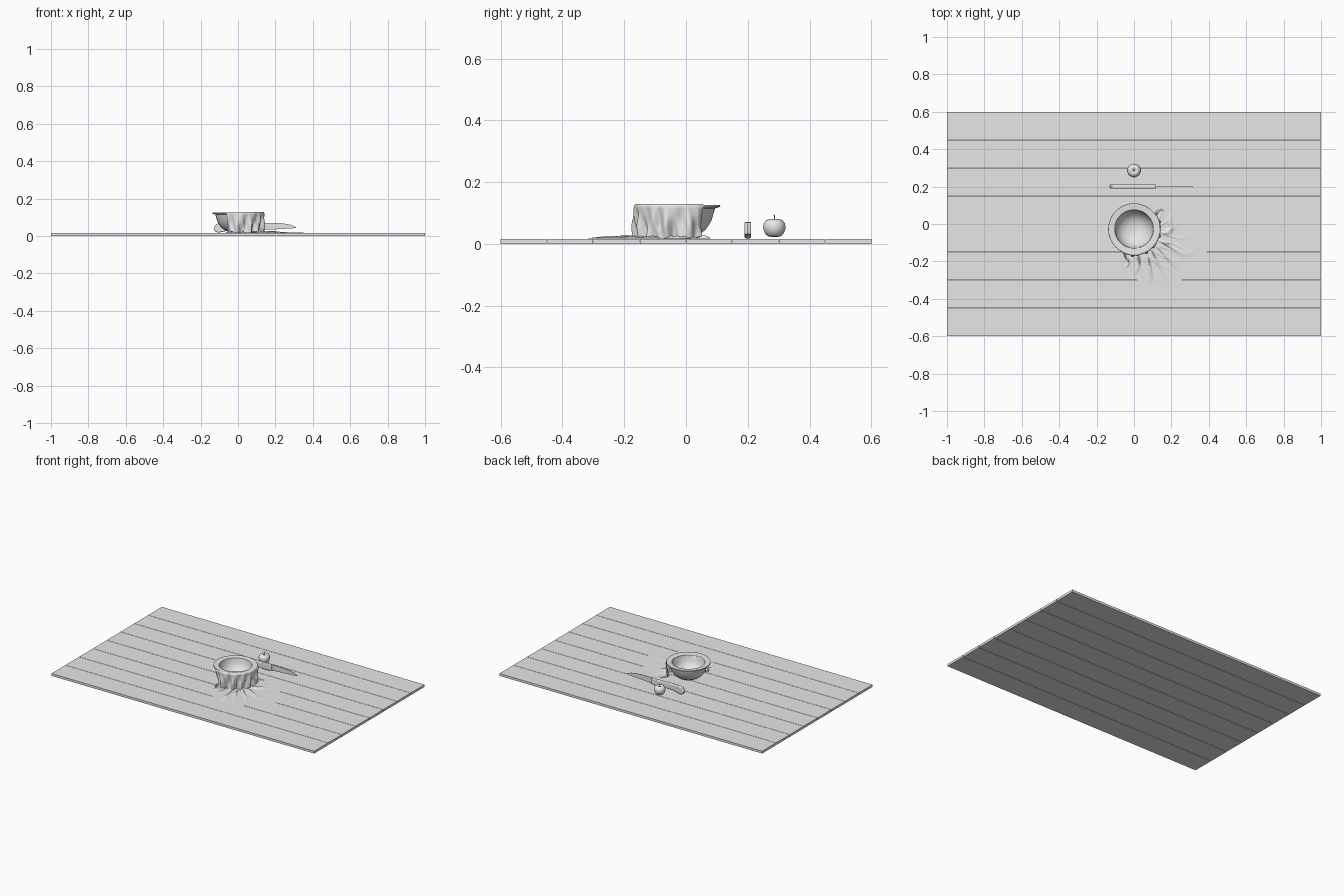
import bpy, bmesh, math

if "Cube" in bpy.data.objects:
    bpy.data.objects.remove(bpy.data.objects["Cube"])

BC = (0.0, -0.027)          # bowl centre
TOP = 0.016                 # table top height

grey = bpy.data.materials.new("plain grey")
grey.diffuse_color = (0.8, 0.8, 0.8, 1)
grey.use_nodes = True
grey.node_tree.nodes["Principled BSDF"].inputs["Base Color"].default_value = grey.diffuse_color


def make(name, bm, smooth=None, recalc=True):
    if recalc:
        bmesh.ops.recalc_face_normals(bm, faces=bm.faces)
    me = bpy.data.meshes.new(name)
    bm.to_mesh(me)
    bm.free()
    ob = bpy.data.objects.new(name, me)
    bpy.context.collection.objects.link(ob)
    me.materials.append(grey)
    if smooth:
        for o in bpy.context.selected_objects:
            o.select_set(False)
        ob.select_set(True)
        bpy.context.view_layer.objects.active = ob
        bpy.ops.object.shade_smooth_by_angle(angle=math.radians(smooth))
    return ob


def lathe(name, profile, centre, steps=64, smooth=40):
    bm = bmesh.new()
    vs = [bm.verts.new((r, 0, z)) for r, z in profile]
    es = [bm.edges.new(p) for p in zip(vs, vs[1:])]
    bmesh.ops.spin(bm, geom=vs + es, cent=(0, 0, 0), axis=(0, 0, 1),
                   angle=2 * math.pi, steps=steps, use_duplicate=False)
    bmesh.ops.remove_doubles(bm, verts=bm.verts, dist=1e-5)
    bmesh.ops.translate(bm, verts=bm.verts, vec=(*centre, 0))
    return make(name, bm, smooth)


def plate(name, outline, y, depth, bevel=0.0, smooth=None):
    # outline in x, z extruded along y, centred on y
    bm = bmesh.new()
    f = bm.faces.new([bm.verts.new((x, y - depth / 2, z)) for x, z in outline])
    r = bmesh.ops.extrude_face_region(bm, geom=[f])
    bmesh.ops.translate(bm, vec=(0, depth, 0),
                        verts=[v for v in r["geom"] if isinstance(v, bmesh.types.BMVert)])
    ob = make(name, bm, smooth)
    if bevel:
        m = ob.modifiers.new("bevel", 'BEVEL')
        m.width = bevel
        m.segments = 3
        m.limit_method = 'ANGLE'
        m.angle_limit = math.radians(50)
    return ob


# table planks
for i in range(8):
    bm = bmesh.new()
    bmesh.ops.create_cube(bm, size=1)
    lo = -0.6 + 0.15 * i + (0.0012 if i else 0)
    hi = -0.45 + 0.15 * i - (0.0012 if i < 7 else 0)
    for v in bm.verts:
        v.co = (2 * v.co.x, lo + (v.co.y + 0.5) * (hi - lo), (v.co.z + 0.5) * TOP)
    make(f"table_plank_{i + 1}", bm)

# bowl with foot and broad rim
inner = [(0, 0.030), (0.035, 0.032), (0.065, 0.044), (0.088, 0.068), (0.099, 0.095), (0.103, 0.123)]
outer = [(0.137, 0.126), (0.138, 0.120), (0.121, 0.115), (0.117, 0.100), (0.108, 0.072), (0.090, 0.045),
         (0.066, 0.028), (0.044, 0.023), (0.043, 0.0165), (0, 0.0165)]
lathe("bowl", inner + outer, BC)


# cloth: rectangular sheet starting inside the bowl, over the rim, down and out on the table
N0 = math.radians(-39.4)
SPAN = math.radians(76)


def bowl_height(r):
    for (r0, z0), (r1, z1) in zip(inner, inner[1:]):
        if r <= r1:
            return z0 + (z1 - z0) * (r - r0) / (r1 - r0)
    return 0.124 + (r - 0.103) * 0.08


def cloth_path(phi):
    pts = []
    start = min(0.036 / math.cos(phi), 0.136)
    for i in range(17):                                  # lining of bowl and rim
        r = start + (0.1375 - start) * i / 16
        pts.append((r, phi, bowl_height(r) + 0.002))
    fold = lambda a, t: math.sin(13 * a + 2.2 * t + 1.3 * math.sin(3 * a)) + 0.5 * math.sin(23 * a - 3 * t)
    for i in range(1, 21):                               # hanging folds
        t = i / 20
        r = 0.142 - 0.008 * t + 0.009 * fold(phi, t) * min(1, 1.6 * t)
        z = 0.127 - 0.109 * t
        pts.append((max(r, 0.12 if z > 0.07 else 0.1), phi, z))
    last = pts[-1][0]
    end = min(0.375 / math.cos(phi), 0.2 / max(abs(math.sin(phi)), 1e-4))
    for i in range(1, 31):                               # crumpled pool
        t = i / 30
        r = last + (end - last) * t
        a = phi + 0.12 * t * math.sin(5 * phi + 4 * t)
        w = max(0, math.sin(19 * phi + 4 * math.sin(2.5 * t + 3 * phi)) - 0.35) / 0.65
        w2 = max(0, math.sin(31 * phi - 6 * t) - 0.5)
        fade = min(1, 5 * t) * max(0, 1 - t / 0.8)
        pts.append((r, a, TOP + 0.0016 + fade * (0.013 * w * w + 0.007 * w2)))
    return pts


bm = bmesh.new()
rows = []
COLS = 220
for j in range(COLS + 1):
    phi = -SPAN + 2 * SPAN * j / COLS
    rows.append([bm.verts.new((BC[0] + r * math.cos(N0 + a), BC[1] + r * math.sin(N0 + a), z))
                 for r, a, z in cloth_path(phi)])
for p, q in zip(rows, rows[1:]):
    for k in range(len(p) - 1):
        bm.faces.new((p[k], p[k + 1], q[k + 1], q[k]))
make("draped_cloth", bm, 80, recalc=False)

# knife standing on edge: curved handle and thin blade
handle = [(0.118, 0.070), (0.05, 0.068), (-0.03, 0.071), (-0.095, 0.070), (-0.118, 0.062), (-0.128, 0.045),
          (-0.124, 0.027), (-0.108, 0.018), (-0.085, 0.022), (-0.05, 0.030), (0.01, 0.033),
          (0.07, 0.028), (0.118, 0.030)]
plate("knife_handle", handle, 0.2, 0.022, 0.005, 30)
blade = [(0.11, 0.071), (0.19, 0.071), (0.24, 0.068), (0.28, 0.061), (0.31, 0.048),
         (0.312, 0.045), (0.29, 0.041), (0.2, 0.036), (0.11, 0.032)]
plate("knife_blade", blade, 0.2, 0.0025)

# apple with dimples and stem
apple = [(0, 0.070), (0.004, 0.072), (0.010, 0.078), (0.017, 0.0805), (0.026, 0.077), (0.034, 0.067),
         (0.0365, 0.055), (0.034, 0.042), (0.028, 0.031), (0.020, 0.0245), (0.012, 0.023),
         (0.005, 0.026), (0, 0.029)]
a = lathe("apple", apple, (0, 0.286), 32, 80)
lathe("apple_stem", [(0, 0.068), (0.0015, 0.068), (0.0015, 0.088), (0.0022, 0.094), (0, 0.095)], (0, 0.286), 10)
